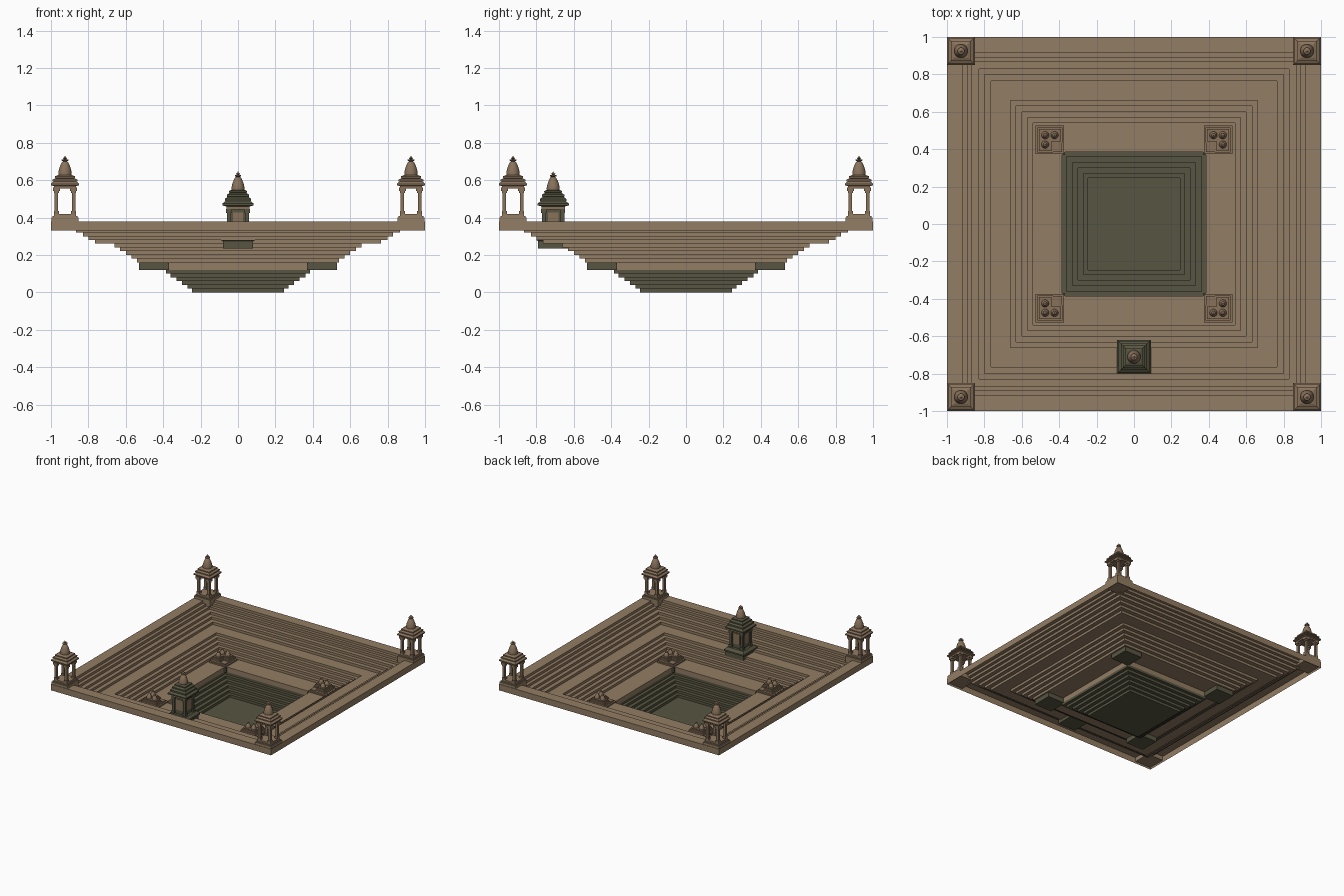
import bpy, bmesh, math

cube = bpy.data.objects.get("Cube")
if cube:
    bpy.data.objects.remove(cube, do_unlink=True)


def material(name, rgb):
    m = bpy.data.materials.new(name)
    m.use_nodes = True
    m.diffuse_color = (*rgb, 1)
    bsdf = next(n for n in m.node_tree.nodes if n.type == "BSDF_PRINCIPLED")
    bsdf.inputs["Base Color"].default_value = (*rgb, 1)
    bsdf.inputs["Roughness"].default_value = 0.9
    return m


SAND = material("sandstone", (0.29, 0.205, 0.125))
CARVED = material("carved sandstone", (0.25, 0.17, 0.105))
MOSS = material("mossy stone", (0.095, 0.09, 0.053))


def turned(name, profile, mat, loc=(0, 0, 0), sides=4, open_start=False):
    """Sweep a (half width, height) profile round z; four sides give a square plan."""
    bm = bmesh.new()
    grow = math.sqrt(2) if sides == 4 else 1
    rings = []
    for r, z in profile:
        ring = []
        for i in range(sides):
            a = math.tau * (i + 0.5) / sides
            ring.append(bm.verts.new((r * grow * math.cos(a), r * grow * math.sin(a), z)))
        rings.append(ring)
    for low, high in zip(rings, rings[1:]):
        for i in range(sides):
            j = (i + 1) % sides
            bm.faces.new((low[i], low[j], high[j], high[i]))
    if not open_start:
        bm.faces.new(rings[0][::-1])
    bm.faces.new(rings[-1])
    me = bpy.data.meshes.new(name)
    bm.to_mesh(me)
    bm.free()
    me.materials.append(mat)
    ob = bpy.data.objects.new(name, me)
    ob.location = loc
    bpy.context.collection.objects.link(ob)
    if sides > 4:
        me.shade_smooth()
        me.set_sharp_from_angle(angle=math.radians(40))
    return ob


def tiers(*slabs):
    """Stacked square slabs: (half width, bottom, top)."""
    return [p for w, low, high in slabs for p in ((w, low), (w, high))]


def box(name, size, loc, mat):
    ob = turned(name, tiers((0.5, -0.5, 0.5)), mat, loc)
    ob.scale = size
    return ob


def spire(name, loc, r, h, mat):
    """Bulging round tower with a ribbed disc and a pointed finial."""
    shape = [(1, 0), (1.02, .12), (.92, .3), (.72, .5), (.45, .68), (.3, .72),
             (.5, .75), (.5, .8), (.2, .83), (.34, .88), (.12, .93), (.03, 1)]
    turned(name, [(r * a, h * b) for a, b in shape], mat, loc, sides=16)


# Stepped basin: one continuous sheet from the outer skirt down to the floor
path = [(1, 0.33), (1, 0.38)]
z = 0.38
for w in (0.915, 0.89, 0.865, 0.83, 0.80, 0.765, 0.66, 0.63, 0.60, 0.57, 0.54):
    path += [(w, z), (w, z - 0.02)]
    z -= 0.02
path += [(0.385, z), (0.385, 0.12), (0.385, 0.10)]
z = 0.10
for w in (0.36, 0.33, 0.30, 0.27, 0.245):
    path += [(w, z), (w, z - 0.02)]
    z -= 0.02
basin = turned("stepped_basin", path, SAND, open_start=True)
basin.data.materials.append(MOSS)
for face in basin.data.polygons:
    face.material_index = int(face.center.z < 0.115)

# Corner pavilions on the rim
for sx in (-1, 1):
    for sy in (-1, 1):
        x, y = 0.925 * sx, 0.925 * sy
        turned("pavilion_base", tiers((.072, .345, .4), (.066, .4, .408), (.06, .408, .42)),
               SAND, (x, y, 0))
        for px in (-1, 1):
            for py in (-1, 1):
                turned("pavilion_post", tiers((.014, .42, .435), (.0095, .435, .53),
                       (.013, .53, .542), (.018, .542, .56)), CARVED,
                       (x + .046 * px, y + .046 * py, 0))
        turned("pavilion_roof", [(.06, .556), (.06, .568), (.076, .572), (.076, .58),
               (.062, .592), (.066, .594), (.066, .602), (.05, .61), (.054, .612),
               (.054, .62), (.036, .628)], CARVED, (x, y, 0))
        spire("pavilion_spire", (x, y, .626), .036, .104, CARVED)

# Clustered shrines on the lower landing
for sx in (-1, 1):
    for sy in (-1, 1):
        x, y = 0.45 * sx, 0.45 * sy
        turned("cluster_footing", tiers((.08, .12, .158)), MOSS, (x, y, 0))
        turned("cluster_plinth", tiers((.076, .158, .17), (.064, .17, .18)), CARVED, (x, y, 0))
        for ox, oy in ((1, 1), (1, -1), (-1, 1)):
            cx, cy = x + .025 * ox * sx, y + .025 * oy * sy
            turned("cluster_shrine", tiers((.042, .18, .188), (.034, .188, .2),
                   (.028, .2, .208)), CARVED, (cx, cy, 0))
            spire("cluster_spire", (cx, cy, .208), .02, .045, CARVED)

# Main shrine on the upper landing
at = (0, -0.71, 0)
turned("shrine_plinth", [(.08, .235), (.08, .275), (.09, .278), (.09, .29), (.072, .31)], MOSS, at)
turned("shrine_body", tiers((.05, .31, .445)), MOSS, at)
for px in (-1, 1):
    for py in (-1, 1):
        turned("shrine_pillar", tiers((.014, .31, .33), (.01, .33, .425), (.014, .425, .445)),
               MOSS, (.05 * px, -0.71 + .05 * py, 0))
for dx, dy in ((0, -1), (0, 1), (1, 0), (-1, 0)):
    size = (.055 if dx == 0 else .006, .055 if dy == 0 else .006, .085)
    box("shrine_panel", size, (.05 * dx, -0.71 + .05 * dy, .385), CARVED)
turned("shrine_lintel", tiers((.062, .443, .46)), CARVED, at)
turned("shrine_eave", [(.065, .46), (.084, .465), (.084, .475), (.066, .488)], MOSS, at)
turned("shrine_roof", [(.07, .488), (.07, .5), (.056, .51), (.06, .512), (.06, .522),
       (.044, .532), (.048, .534), (.048, .542), (.034, .548)], MOSS, at)
spire("shrine_spire", (0, -0.71, .546), .035, .1, CARVED)
